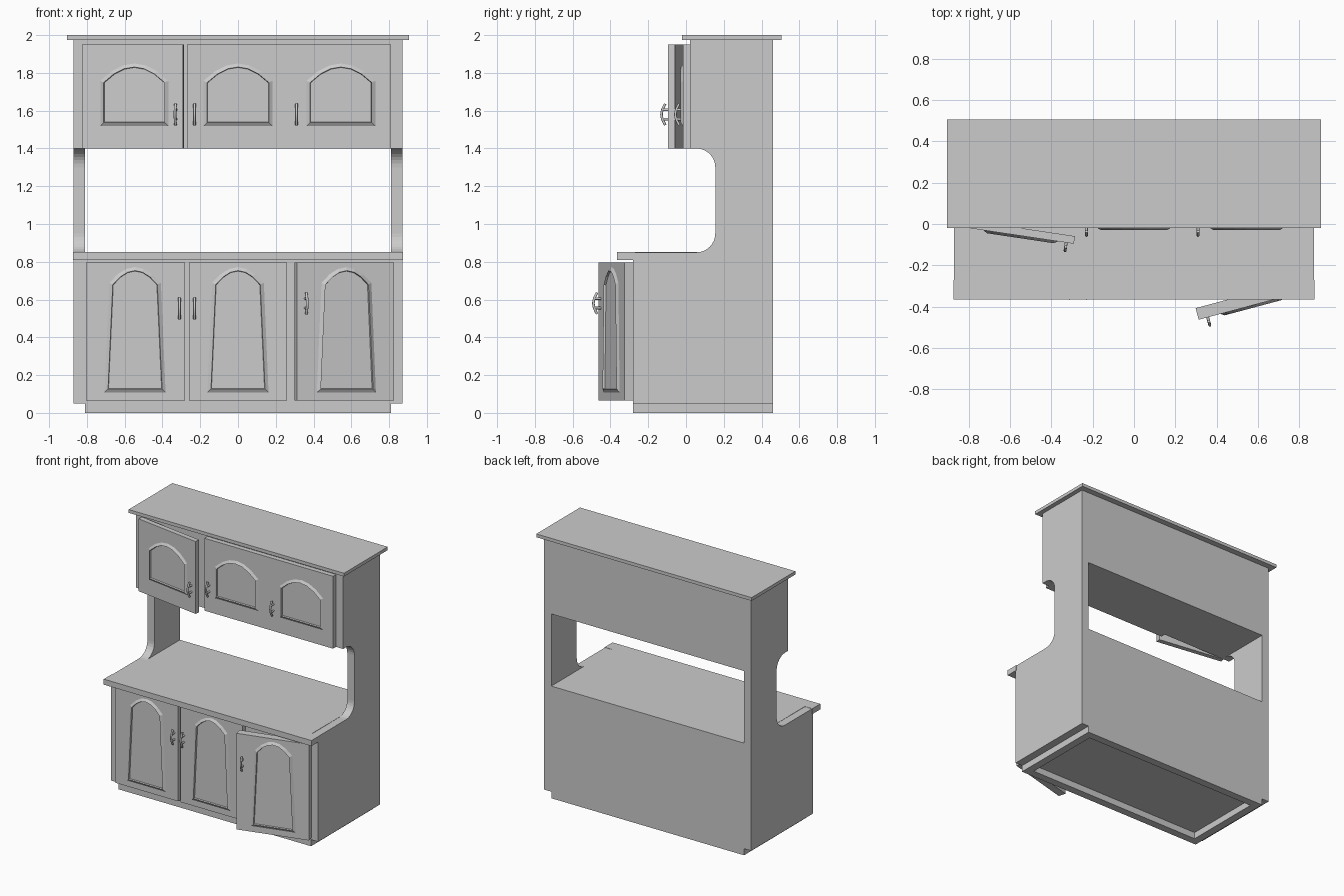
import bpy, bmesh, math
from mathutils import Matrix, Vector

cube = bpy.data.objects.get("Cube")
if cube:
    bpy.data.objects.remove(cube, do_unlink=True)

grey = bpy.data.materials.new("warm_free_grey")
grey.name = "plain_grey"
grey.use_nodes = True
COLOUR = (0.6, 0.6, 0.6, 1)
grey.diffuse_color = COLOUR
grey.node_tree.nodes["Principled BSDF"].inputs["Base Color"].default_value = COLOUR


def add(name, data):
    obj = bpy.data.objects.new(name, data)
    data.materials.append(grey)
    bpy.context.collection.objects.link(obj)
    return obj


def mesh_object(name, bm):
    bmesh.ops.recalc_face_normals(bm, faces=bm.faces)
    mesh = bpy.data.meshes.new(name)
    bm.to_mesh(mesh)
    bm.free()
    return add(name, mesh)


def box(name, x, y, z):
    """Box from (low, high) ranges."""
    bm = bmesh.new()
    bmesh.ops.create_cube(bm, size=1)
    for v in bm.verts:
        v.co = Vector([(r[0] + r[1]) / 2 + c * (r[1] - r[0])
                       for c, r in zip(v.co, (x, y, z))])
    return mesh_object(name, bm)


def prism(name, profile, x0, x1):
    """Extrude a (y, z) profile along x."""
    bm = bmesh.new()
    face = bm.faces.new([bm.verts.new((x0, y, z)) for y, z in profile])
    out = bmesh.ops.extrude_face_region(bm, geom=[face])["geom"]
    bmesh.ops.translate(bm, vec=(x1 - x0, 0, 0),
                        verts=[g for g in out if isinstance(g, bmesh.types.BMVert)])
    return mesh_object(name, bm)


def arc(cy, cz, r, start, end, n=8):
    angles = [math.radians(start + (end - start) * i / n) for i in range(n + 1)]
    return [(cy + r * math.cos(a), cz + r * math.sin(a)) for a in angles]


def arch(cx, bottom, shoulder, top, half_base, half_top, d):
    """Arched outline in x and z, shrunk by d."""
    steps = [1 - i / 3 for i in range(7)]
    pts = [(cx - half_base + d, bottom + d), (cx + half_base - d, bottom + d)]
    return pts + [(cx + t * (half_top - d),
                   shoulder - d / 2 + (top - shoulder - d / 2) * (1 - t * t)) for t in steps]


def moulding(name, front, shape):
    """Arched rim: sloped outside, steep inside."""
    bm = bmesh.new()
    loops = []
    for d, y in ((0, front + 0.002), (0.022, front - 0.012), (0.025, front + 0.002)):
        loops.append([bm.verts.new((x, y, z)) for x, z in arch(*shape, d)])
    n = len(loops[0])
    for i in range(n):
        j = (i + 1) % n
        for a, b in zip(loops, loops[1:] + loops[:1]):
            bm.faces.new((a[i], a[j], b[j], b[i]))
    return mesh_object(name, bm)


def handle(name, x, front, z):
    """Bowed pull on two short posts."""
    curve = bpy.data.curves.new(name, "CURVE")
    curve.dimensions = "3D"
    curve.bevel_depth = 0.007
    curve.bevel_resolution = 2
    curve.use_fill_caps = True
    bow = [(-0.02 - 0.02 * math.cos(t * math.pi / 2), t * 0.056)
           for t in [i / 4 - 1 for i in range(9)]]
    posts = [[(0.005, s * 0.025), (-0.033, s * 0.025)] for s in (-1, 1)]
    for path in [bow] + posts:
        spline = curve.splines.new("POLY")
        spline.points.add(len(path) - 1)
        for p, (dy, dz) in zip(spline.points, path):
            p.co = (x, front + dy, z + dz, 1)
        spline.use_smooth = True
    return add(name, curve)


def door(name, x, y, z, arches, pulls, hinge=None, angle=0):
    """Door with rims and handles, swung about a hinge."""
    parts = [box(name, x, y, z)]
    parts += [moulding(name + "_moulding", y[0], a) for a in arches]
    parts += [handle(name + "_handle", px, y[0], pz) for px, pz in pulls]
    if hinge:
        pivot = Vector((*hinge, 0))
        swing = (Matrix.Translation(pivot) @ Matrix.Rotation(math.radians(angle), 4, "Z")
                 @ Matrix.Translation(-pivot))
        for part in parts:
            part.data.transform(swing)


# Side panels with the curved cut-out
profile = [(0.46, 0.05), (0.46, 1.975), (0.02, 1.975), (0.02, 1.40)]
profile += arc(0.055, 1.30, 0.10, 90, 0)
profile += arc(0.055, 0.95, 0.10, 0, -90)
profile += [(-0.28, 0.85), (-0.28, 0.05)]
for side, s in (("left", 1), ("right", -1)):
    prism(side + "_side_panel", profile, s * 0.81, s * 0.87)

# Carcass, worktop and top board
box("lower_cabinet", (-0.81, 0.81), (-0.28, 0.46), (0.05, 0.82))
box("upper_cabinet", (-0.81, 0.81), (0.02, 0.46), (1.40, 1.975))
box("worktop", (-0.81, 0.81), (-0.365, 0.46), (0.81, 0.852))
box("worktop_front", (-0.873, 0.873), (-0.365, -0.27), (0.81, 0.852))
box("top_board", (-0.905, 0.905), (-0.02, 0.505), (1.975, 2.0))

# Plinth ring, open underneath
for s in (-1, 1):
    box("plinth_end", sorted((s * 0.75, s * 0.81)), (-0.28, 0.46), (0, 0.05))
box("plinth_front", (-0.75, 0.75), (-0.28, -0.22), (0, 0.05))
box("plinth_back", (-0.75, 0.75), (0.40, 0.46), (0, 0.05))


def low_arch(cx):
    return (cx, 0.105, 0.69, 0.775, 0.165, 0.14)


def high_arch(cx):
    return (cx, 1.515, 1.76, 1.853, 0.185, 0.185)


# Lower doors, the last one ajar
low, low_y = (0.065, 0.795), (-0.32, -0.27)
door("lower_right_door", (-0.805, -0.28), low_y, low, [low_arch(-0.545)], [(-0.31, 0.553)])
door("lower_middle_door", (-0.26, 0.26), low_y, low, [low_arch(0)], [(-0.23, 0.553)])
door("lower_left_door", (0.28, 0.81), (-0.328, -0.27), low, [low_arch(0.55)],
     [(0.325, 0.58)], (0.81, -0.27), 15)

# Upper doors, the first one ajar
high, high_y = (1.40, 1.95), (-0.016, 0.021)
door("upper_right_door", (-0.82, -0.28), high_y, high, [high_arch(-0.54)],
     [(-0.317, 1.58)], (-0.82, 0.02), -8.5)
door("upper_left_door", (-0.27, 0.81), high_y, high, [high_arch(0), high_arch(0.545)],
     [(-0.23, 1.58), (0.31, 1.58)])
